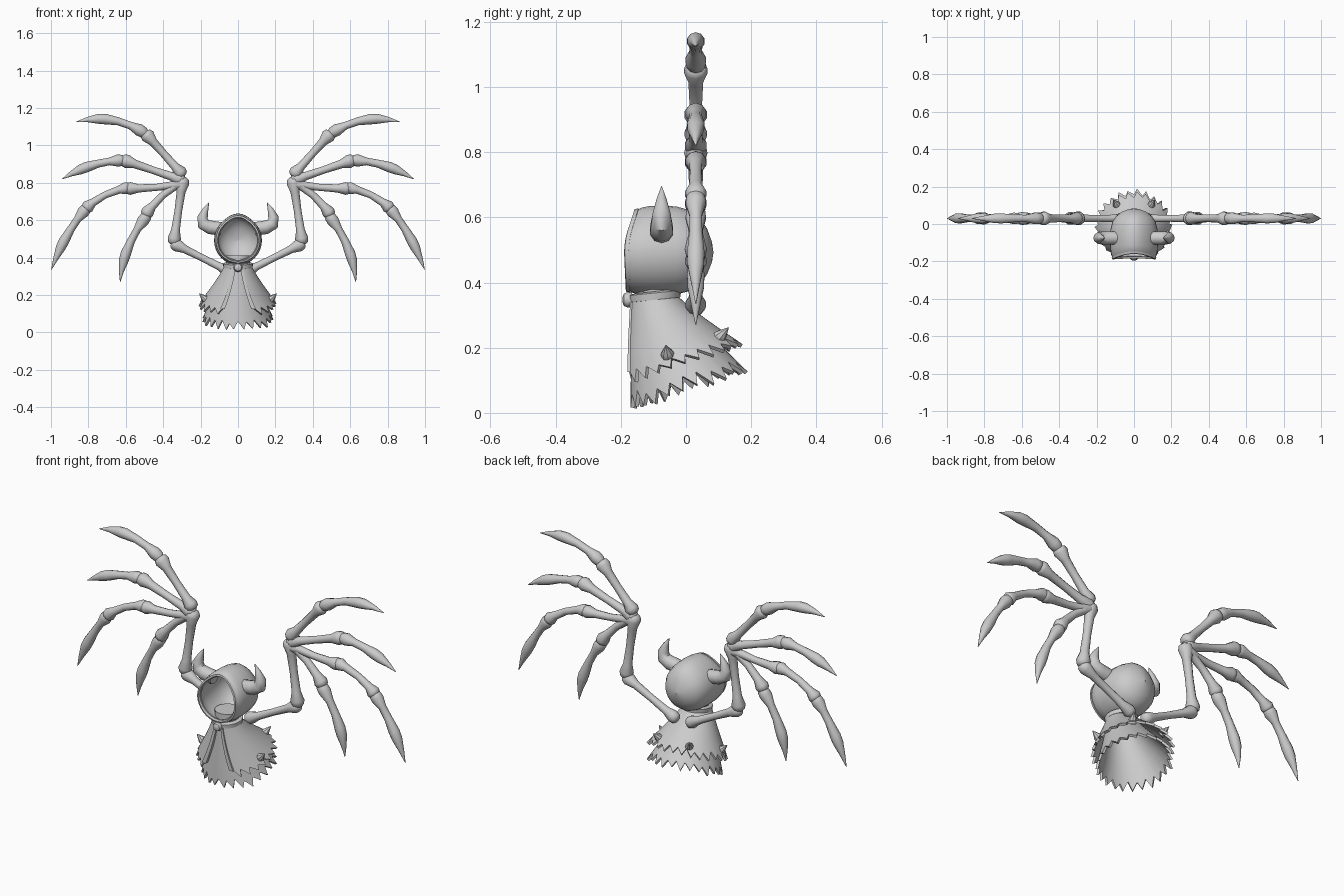
import bpy, bmesh, math, random
from mathutils import Vector

if "Cube" in bpy.data.objects:
    bpy.data.objects.remove(bpy.data.objects["Cube"])

random.seed(4)
grey = bpy.data.materials.new("bone_grey")
grey.diffuse_color = (0.6, 0.6, 0.6, 1)
grey.use_nodes = True
grey.node_tree.nodes["Principled BSDF"].inputs["Base Color"].default_value = grey.diffuse_color


def loft(name, rings, closed=True, cap=True, thick=0.0, mirror=False, angle=40):
    """Skin a list of equal-length point rings."""
    bm = bmesh.new()
    rows = [[bm.verts.new(p) for p in ring] for ring in rings]
    n = len(rows[0])
    for a, b in zip(rows, rows[1:]):
        for i in range(n if closed else n - 1):
            j = (i + 1) % n
            bm.faces.new((a[i], a[j], b[j], b[i]))
    if cap:
        bm.faces.new(rows[0])
        bm.faces.new(rows[-1])
    bmesh.ops.recalc_face_normals(bm, faces=bm.faces)
    me = bpy.data.meshes.new(name)
    bm.to_mesh(me)
    bm.free()
    me.materials.append(grey)
    ob = bpy.data.objects.new(name, me)
    bpy.context.collection.objects.link(ob)
    bpy.ops.object.select_all(action='DESELECT')
    ob.select_set(True)
    bpy.context.view_layer.objects.active = ob
    if thick:
        m = ob.modifiers.new("thickness", 'SOLIDIFY')
        m.thickness, m.offset = thick, 0
        bpy.ops.object.modifier_apply(modifier=m.name)
    bpy.ops.object.shade_smooth_by_angle(angle=math.radians(angle))
    if mirror:
        ob.modifiers.new("mirror", 'MIRROR').use_mirror_merge = False
    return ob


def tube(name, pts, y, sides=10):
    """Tube in an upright plane through (x, z, radius) points, mirrored."""
    rings = []
    for i, (x, z, r) in enumerate(pts):
        a, b = pts[max(i - 1, 0)], pts[min(i + 1, len(pts) - 1)]
        t = Vector((b[0] - a[0], b[1] - a[1])).normalized()
        ring = []
        for k in range(sides):
            w = 2 * math.pi * k / sides
            u, v = r * math.cos(w), r * math.sin(w)
            ring.append((x - t.y * u, y + v, z + t.x * u))
        rings.append(ring)
    return loft(name, rings, mirror=True, angle=50)


KNUCKLE = [(0, .5), (.03, .9), (.09, 1.05), (.22, .68), (.5, .6), (.78, .7),
           (.91, 1.1), (.97, .95), (1, .5)]
CLAW = [(0, .5), (.05, .95), (.12, 1.05), (.25, .65), (.42, .68), (.6, .9),
        (.7, .85), (.85, .45), (1, .04)]


def bone(name, a, b, r, profile=KNUCKLE, mid=None):
    """Bone from a to b, bending through mid."""
    a, b = Vector(a), Vector(b)
    m = Vector(mid) if mid else (a + b) / 2
    c = 2 * m - (a + b) / 2
    pts = []
    for t, k in profile:
        p = a * (1 - t) ** 2 + c * 2 * t * (1 - t) + b * t * t
        pts.append((p.x, p.y, r * k))
    tube(name, pts, 0.03)


# Wing arm bones
bone("upper_wing_bone", (.03, .318), (.355, .48), .031)
bone("lower_wing_bone", (.345, .47), (.293, .83), .034)

# Wing fingers: knuckle bones then a claw
bone("finger_1_bone", (.29, .835), (.50, 1.07), .034)
bone("finger_1_claw", (.485, 1.055), (.866, 1.125), .031, CLAW, (.67, 1.135))
bone("finger_2_bone", (.285, .81), (.625, .925), .033)
bone("finger_2_claw", (.60, .92), (.94, .82), .031, CLAW, (.775, .895))
bone("finger_3_bone", (.285, .80), (.605, .77), .031, mid=(.44, .775))
bone("finger_3_middle", (.575, .775), (.82, .655), .031, mid=(.71, .735))
bone("finger_3_claw", (.80, .675), (.998, .335), .031, CLAW, (.91, .525))
bone("finger_4_bone", (.285, .81), (.50, .62), .032, mid=(.40, .735))
bone("finger_4_claw", (.475, .64), (.63, .27), .031, CLAW, (.585, .46))

# Horns
tube("horn", [(.09, .553, .036), (.15, .562, .037), (.185, .58, .034),
              (.19, .615, .028), (.174, .655, .016), (.155, .695, .001)], -.075)


# Hood: rings from the face opening to the pointed back
def hood_ring(y, s, bow, n=32):
    ring = []
    for k in range(n):
        w = 2 * math.pi * k / n
        h = math.cos(w)
        x = .122 * s * math.sin(w)
        z = .492 + s * (.125 * h + .013 * max(0, h) ** 8)
        ring.append((x, y + bow * (max(0, h) ** 2 * .03 + max(0, -h) * .005), z))
    return ring


hood = [(-.18, .88, 1), (-.165, .95, .9), (-.13, .99, .6), (-.08, 1, .2), (-.03, .98, 0),
        (.01, .9, 0), (.04, .74, 0), (.06, .5, 0), (.074, .22, 0), (.078, .01, 0)]
loft("hood", [hood_ring(*h) for h in hood], cap=False, thick=.012)
lip = [(-.176, .98, 1), (-.188, .965, 1), (-.19, .90, 1), (-.176, .86, 1), (-.176, .98, 1)]
loft("hood_rim", [hood_ring(*h) for h in lip], cap=False)


# Neck, collar band and clasp
def circle(y, z, r, tilt=0.0, n=24):
    ring = []
    for k in range(n):
        w = 2 * math.pi * k / n
        ring.append((r * math.cos(w), y + r * math.sin(w), z + tilt * math.sin(w)))
    return ring


loft("neck", [circle(-.095, .33, .06), circle(-.09, .41, .065)])
loft("collar", [circle(-.095, z, r, .008) for z, r in
                ((.345, .066), (.347, .078), (.368, .08), (.373, .068))])
loft("clasp", [[(.024 * s * math.cos(k * math.pi / 6), y,
                 .347 + .024 * s * math.sin(k * math.pi / 6)) for k in range(12)]
               for y, s in ((-.165, .9), (-.178, 1), (-.19, .8), (-.195, .35))])


# Cloth layers: (neck z, neck radius, hem rx, hem ry, hem centre y, front z, back z)
ROBE = (.355, .06, .188, .175, .008, .003, .125)
CAPE = (.352, .068, .205, .182, -.01, .08, .205)


def cloth(layer, a, t):
    z0, r0, rx, ry, yc, zf, zb = layer
    hem = zf + (zb - zf) * (1 - math.cos(a)) / 2
    f = t ** 1.12
    return Vector(((r0 + (rx - r0) * f) * math.sin(a),
                   -.095 + (yc + .095) * f - (r0 + (ry - r0) * f) * math.cos(a),
                   z0 + (hem - z0) * t))


def gap(t):
    return math.radians(15 + 14 * t)


def garment(name, layer, teeth, is_open):
    cols = teeth * 2 + (1 if is_open else 0)
    ends = [(random.uniform(.96, 1.02) if i % 2 else random.uniform(.83, .89))
            for i in range(cols)]
    rings = []
    for s in (0, .2, .4, .6, .8, 1):
        ring = []
        for i in range(cols):
            t = s * .8 if s < 1 else ends[i]
            g = gap(t) if is_open else 0
            skew = .05 if s == 1 and 0 < i < cols - 1 and i % 2 else 0
            a = g + (2 * math.pi - 2 * g) * i / (cols - 1 if is_open else cols) + skew
            ring.append(cloth(layer, a, t))
        rings.append(ring)
    loft(name, rings, closed=not is_open, cap=False, thick=.012, angle=35)


garment("robe", ROBE, 24, False)
garment("cape", CAPE, 22, True)

# Raised trim down the cape's front edges
trim = []
for i in range(7):
    p = cloth(CAPE, gap(i / 7), i / 7)
    w = .006 + .001 * i
    trim.append([p + Vector(d) for d in
                 ((-w, -.01, 0), (w, -.01, 0), (w, .008, 0), (-w, .008, 0))])
loft("cape_trim", trim, mirror=True)

# Small spikes on the cape
for name, deg, t in (("side_spike", 80, .8), ("back_spike", 148, .78)):
    a = math.radians(deg)
    p = cloth(CAPE, a, t)
    d = Vector((math.sin(a), -math.cos(a), .9)).normalized()
    u = d.orthogonal().normalized()
    v = d.cross(u)
    loft(name, [[p + d * h + (u * math.cos(k * math.pi / 4) + v * math.sin(k * math.pi / 4)) * r
                 for k in range(8)] for h, r in ((-.012, .018), (.008, .021), (.018, .016), (.048, .001))],
         mirror=True)
